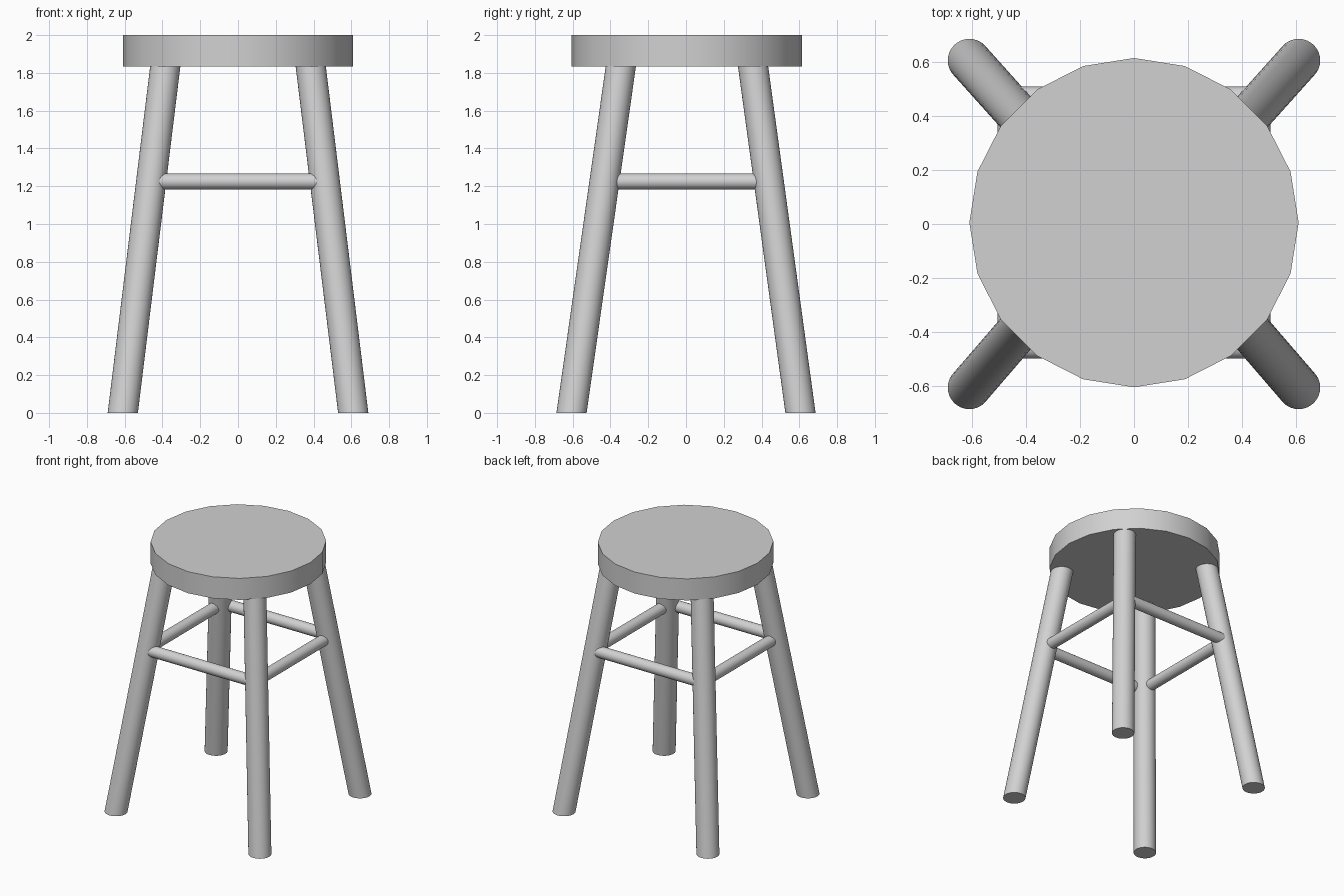
import bpy
import bmesh
from math import radians
from mathutils import Vector, Matrix

cube = bpy.data.objects.get("Cube")
if cube:
    bpy.data.objects.remove(cube, do_unlink=True)

grey = bpy.data.materials.new("plain_grey")
grey.use_nodes = True
colour = (0.64, 0.64, 0.64, 1)
grey.diffuse_color = colour
grey.node_tree.nodes["Principled BSDF"].inputs["Base Color"].default_value = colour


def rod(name, start, end, radius, axis="Z", sides=32):
    """Cylinder whose end caps stay square to the axis, sheared between two points."""
    start, end = Vector(start), Vector(end)
    i = "XYZ".index(axis)
    bm = bmesh.new()
    bmesh.ops.create_cone(bm, cap_ends=True, segments=sides,
                          radius1=radius, radius2=radius, depth=1)
    # a vertex of the ring lies on the x axis
    turn = {"Z": Matrix(), "X": Matrix.Rotation(radians(90), 4, "Y"),
            "Y": Matrix.Rotation(radians(-90), 4, "X")}[axis]
    bm.transform(turn)
    for v in bm.verts:
        t = v.co[i] + 0.5
        v.co[i] = 0
        v.co += start.lerp(end, t)
    bmesh.ops.recalc_face_normals(bm, faces=bm.faces)
    mesh = bpy.data.meshes.new(name)
    bm.to_mesh(mesh)
    bm.free()
    mesh.materials.append(grey)
    obj = bpy.data.objects.new(name, mesh)
    bpy.context.collection.objects.link(obj)
    bpy.ops.object.select_all(action="DESELECT")
    obj.select_set(True)
    bpy.context.view_layer.objects.active = obj
    bpy.ops.object.shade_smooth_by_angle(angle=radians(30))
    return obj


SHIFT = 0.005      # seat and frame sit slightly towards the back
SEAT_BOTTOM = 1.835
RUNG_Z = 1.225

# Round seat with twenty sides
rod("seat", (0, SHIFT, SEAT_BOTTOM), (0, SHIFT, 2), 0.61, sides=20)

# Splayed legs, cut level at floor and seat
for x, side in ((1, "left"), (-1, "right")):
    for y, end in ((-1, "front"), (1, "back")):
        rod(f"{end}_{side}_leg", (x * 0.61, y * 0.606, 0),
            (x * 0.385, SHIFT + y * 0.35, SEAT_BOTTOM), 0.08)

# Rungs between the legs
for s, end, side in ((-1, "front", "right"), (1, "back", "left")):
    y = SHIFT + s * 0.462
    rod(f"{end}_rung", (-0.44, y, RUNG_Z), (0.44, y, RUNG_Z), 0.042, "X")
    x = s * 0.463
    rod(f"{side}_rung", (x, SHIFT - 0.43, RUNG_Z), (x, SHIFT + 0.43, RUNG_Z), 0.042, "Y")
